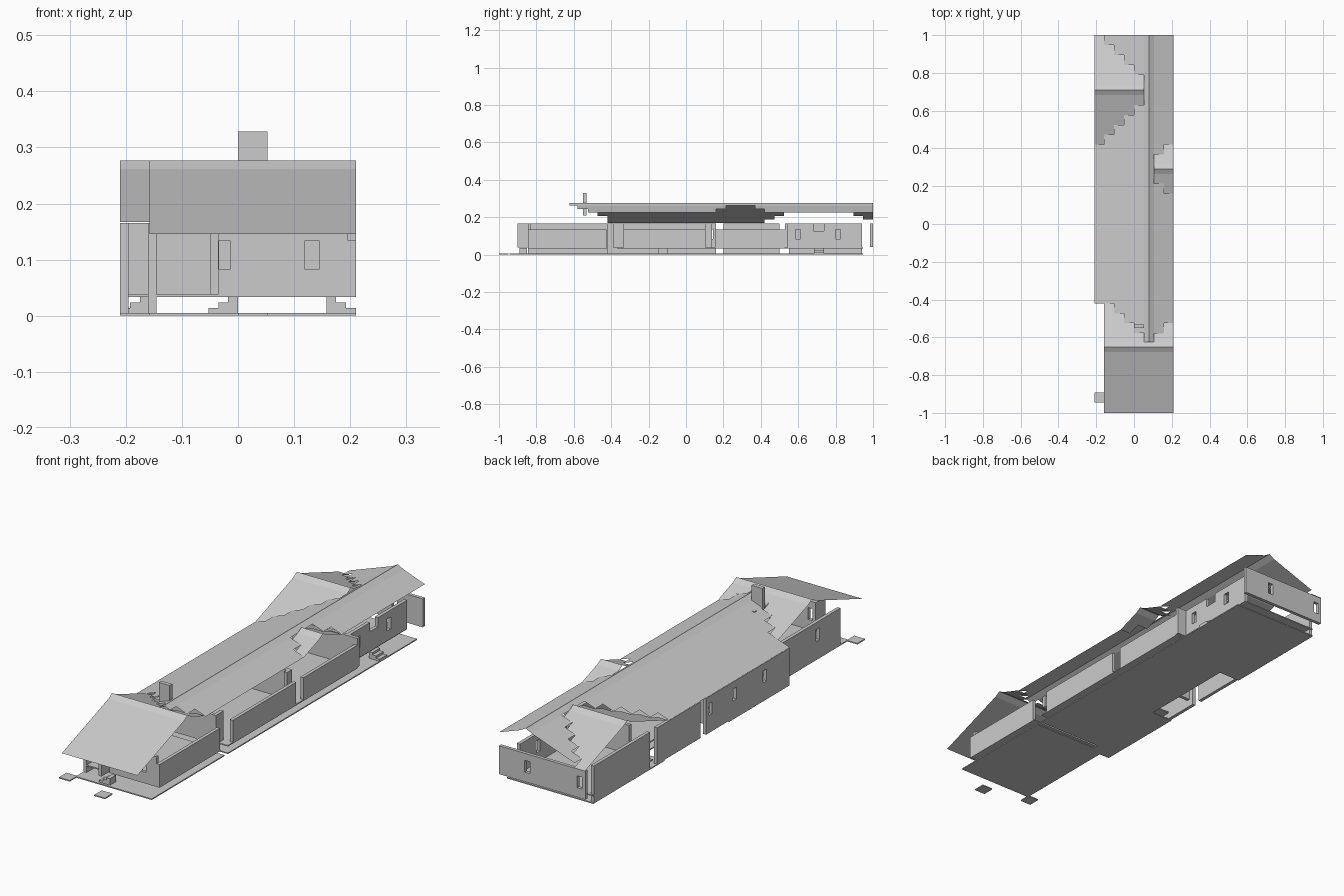
import bpy, bmesh

if "Cube" in bpy.data.objects:
    bpy.data.objects.remove(bpy.data.objects["Cube"])

G = 0.0525            # plan grid cell
RX = 0.0788           # x of the main ridge
YA, YB, YC = 0.71, 0.291, -0.65   # cross ridges: left wing, right dormer, front


def finish(name, bm):
    bmesh.ops.remove_doubles(bm, verts=bm.verts, dist=0.0005)
    me = bpy.data.meshes.new(name)
    bm.to_mesh(me)
    bm.free()
    ob = bpy.data.objects.new(name, me)
    bpy.context.collection.objects.link(ob)
    return ob


def add_box(bm, x0, x1, y0, y1, z0, z1):
    r = bmesh.ops.create_cube(bm, size=1)
    for v in r["verts"]:
        v.co = ((x0 + x1) / 2 + v.co.x * (x1 - x0),
                (y0 + y1) / 2 + v.co.y * (y1 - y0),
                (z0 + z1) / 2 + v.co.z * (z1 - z0))


def boxes(name, *specs):
    bm = bmesh.new()
    for s in specs:
        add_box(bm, *s)
    return finish(name, bm)


def wall(name, axis, pos, a, b, z0, z1, windows=(), t=0.015):
    """Wall along x or y from a to b, with window openings left between blocks."""
    parts, cur = [], a
    for w0, w1 in windows:
        parts += [(cur, w0, z0, z1), (w0, w1, z0, 0.082), (w0, w1, 0.134, z1)]
        cur = w1
    parts.append((cur, b, z0, z1))
    if axis == 'y':
        boxes(name, *[(pos, pos + t, p, q, u, v) for p, q, u, v in parts])
    else:
        boxes(name, *[(p, q, pos, pos + t, u, v) for p, q, u, v in parts])


def height(d):
    """Roof height at distance d from a ridge: steep cap, then a shallow slope."""
    d = abs(d)
    return 0.277 - 0.585 * min(d, 0.0265) - 0.357 * max(0, d - 0.0265)


def panel(bm, x0, x1, y0, y1, ridge_y=None):
    """One roof strip, split at the edge of the ridge cap and at the ridge."""
    c, lo, hi = (RX, x0, x1) if ridge_y is None else (ridge_y, y0, y1)
    cuts = [lo] + [c + k for k in (-.0265, 0, .0265) if lo + .001 < c + k < hi - .001] + [hi]
    for p, q in zip(cuts, cuts[1:]):
        if ridge_y is None:
            pts = [(p, y0), (q, y0), (q, y1), (p, y1)]
        else:
            pts = [(x0, p), (x1, p), (x1, q), (x0, q)]
        bm.faces.new([bm.verts.new((x, y, height((x if ridge_y is None else y) - c)))
                      for x, y in pts])


# main roof, stepped around the cross gables
main, wing, front, dormer = (bmesh.new() for _ in range(4))
for i in range(5):
    x = -0.21 + G * i
    r = 0.29 - G * i
    south = -0.42 - G * max(0, i - 1)
    panel(main, x, x + G, south, YA - r)
    if i:
        panel(main, x, x + G, YA + r, 1)
        panel(front, x, x + G, YC, south, YC)
    panel(wing, x, x + G, YA - r, YA + r, YA)
for y0, y1 in ((-0.624, YA - .0265), (YA + .0265, 1)):
    panel(main, 0.0525, RX, y0, y1)
for y0, y1 in ((-0.624, YB - .0265), (YB + .0265, 1)):
    panel(main, RX, 0.105, y0, y1)
for x, r, south in ((0.105, 0.0775, -0.58), (0.1575, 0.13, -0.525)):
    panel(main, x, x + G, south, YB - r)
    panel(main, x, x + G, YB + r, 1)
    panel(front, x, x + G, YC, south, YC)
    panel(dormer, x, x + G, YB - r, YB + r, YB)
panel(front, -0.1575, 0.21, -1, YC, YC)
panel(front, 0.0525, 0.105, YC, -0.62, YC)
finish("main_roof", main)
finish("left_wing_roof", wing)
finish("front_roof", front)
finish("right_dormer_roof", dormer)

# ridge junction caps
for n, y in (("left", YA), ("right", YB)):
    bm = bmesh.new()
    panel(bm, 0.0525, 0.105, y - .0265, y + .0265)
    finish(n + "_junction_cap", bm)

# chimney and vent
boxes("chimney", (0, 0.0525, -0.55, -0.532, 0.21, 0.328))
boxes("roof_vent", (0, 0.0525, -0.49, -0.475, 0.225, 0.247))

# ground slabs, floors and stepping pads
boxes("ground_slab", (-0.16, 0.21, -0.9, -0.395, 0, 0.005),
      (-0.105, 0.21, -0.37, 0.945, 0, 0.005),
      (-0.21, -0.105, -0.42, 0.0, 0, 0.005),
      (-0.21, -0.105, 0.45, 0.945, 0, 0.005))
boxes("floor", (-0.16, 0.21, -0.845, -0.42, 0.033, 0.038),
      (-0.105, 0.21, -0.37, 0.53, 0.033, 0.038),
      (-0.21, -0.105, -0.37, 0.0, 0.033, 0.038),
      (-0.21, 0.16, 0.53, 0.945, 0.033, 0.038))
boxes("stepping_pads", (-0.21, -0.1575, -0.945, -0.892, 0, 0.005),
      (0, 0.0525, -1, -0.948, 0, 0.005))

# left walls, reaching down to the ground
wall("left_front_wall", 'y', -0.16, -0.845, -0.42, 0.005, 0.165, [(-0.7, -0.675)])
wall("left_middle_wall", 'y', -0.21, -0.42, 0.16, 0.005, 0.165,
     [(-0.26, -0.235), (-0.05, -0.025), (0.12, 0.145)])
wall("left_court_wall", 'y', -0.21, 0.2, 0.5, 0.005, 0.165)
wall("left_back_wall", 'y', -0.21, 0.55, 0.94, 0.005, 0.165)

# low right walls and taller inset right walls
for n, a, b in (("front", -0.845, -0.425), ("middle", -0.335, 0.105), ("back", 0.155, 0.53)):
    wall("right_%s_wall" % n, 'y', 0.195, a, b, 0.038, 0.135)
wall("right_entry_wall", 'y', 0.15, 0.53, 0.682, 0.038, 0.165, [(0.585, 0.612)])
wall("right_entry_sill", 'y', 0.15, 0.682, 0.737, 0.038, 0.125)
wall("right_rear_wall", 'y', 0.15, 0.737, 0.94, 0.038, 0.165, [(0.8, 0.827)])
for n, a, b in (("front", -0.39, -0.335), ("middle", 0.105, 0.14), ("back", 0.53, 0.565)):
    wall("right_%s_return" % n, 'y', 0.15, a, b, 0.038, 0.165)

# front, cross and back walls
wall("front_wall", 'x', -0.845, -0.05, 0.195, 0.038, 0.165,
     [(-0.034, -0.014), (0.119, 0.144)])
wall("front_divider", 'y', -0.05, -0.9, -0.845, 0.038, 0.165)
wall("cross_wall_front", 'x', -0.39, -0.16, 0.15, 0.038, 0.165)
wall("cross_wall_middle", 'x', 0.125, -0.195, 0.15, 0.038, 0.165)
wall("cross_wall_back", 'x', 0.53, -0.105, 0.21, 0.038, 0.165)
wall("back_wall", 'x', 0.985, -0.21, 0.21, 0.04, 0.165,
     [(-0.195, -0.17), (0.06, 0.085)])


# entrance steps
def steps(name, x, sx, y0, y1):
    specs = []
    for k in range(3):
        lo, hi = sorted((x, x + sx * G * (k + 1) / 3))
        z = 0.034 - 0.01 * k
        specs.append((lo, hi, y0, y1, z - 0.01, z))
    boxes(name, *specs)


steps("right_steps", 0.1575, 1, 0.685, 0.737)
steps("left_steps", -0.1575, -1, -0.15, -0.1)
steps("front_steps", 0, -1, -0.89, -0.85)
